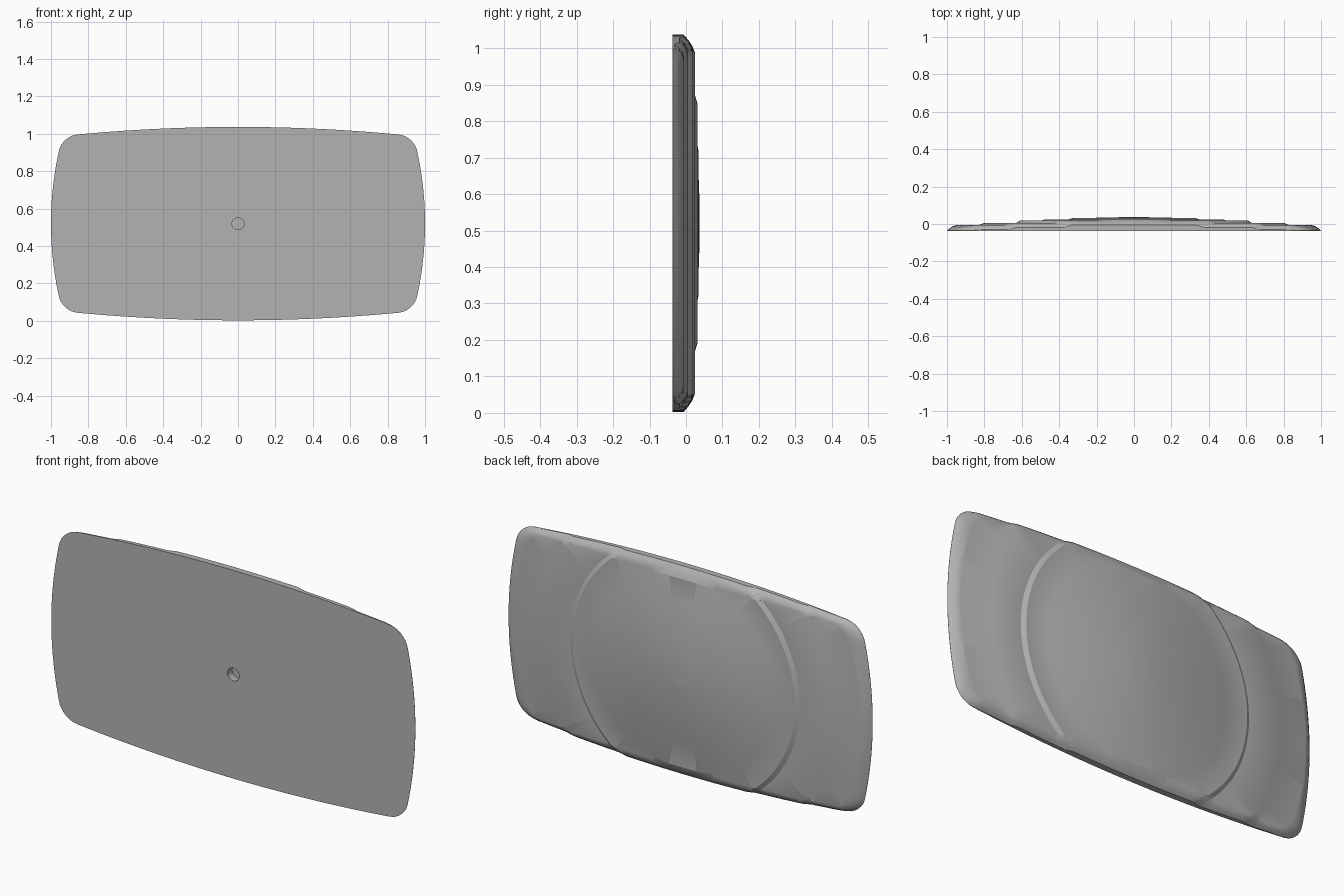
import bpy, bmesh, math

cube = bpy.data.objects.get("Cube")
if cube:
    bpy.data.objects.remove(cube)

MID_Z = 0.52
FRONT = -0.037
SEGMENTS = 360
# Terraces on the back: outer foot radius, top-edge radius, height reached
STEPS = [(0.99, 0.96, -0.006), (0.83, 0.80, 0.006), (0.63, 0.61, 0.018),
         (0.495, 0.475, 0.025), (0.35, 0.33, 0.031), (0.215, 0.2, 0.034),
         (0.126, 0.112, 0.036), (0.085, 0.07, 0.0375)]
OUTER_LEVEL = -0.012
# Rounded rim: distance in from the outline, drop below the terrace
RIM = [(0.05, 0.0), (0.03, 0.004), (0.014, 0.012), (0.0, 0.024)]


def outline(angle, corner=0.075):
    """Distance from the centre to the bowed, round-cornered outline."""
    c, s = abs(math.cos(angle)), abs(math.sin(angle))
    low, high = 0.0, 1.3
    for _ in range(30):
        r = (low + high) / 2
        x, z = r * c, r * s
        u = x - (1 - 0.28 * z * z) + corner
        v = z - (0.517 - 0.055 * x * x) + corner
        if math.hypot(max(u, 0), max(v, 0)) < corner:
            low = r
        else:
            high = r
    return low


def height(r):
    """Height of the terraced back at radius r."""
    level = OUTER_LEVEL
    for foot, top, new in STEPS:
        if r <= top:
            level = new
        elif r < foot:
            return level + (new - level) * (foot - r) / (foot - top)
    return level


def section(angle):
    """Radius and depth pairs from the back centre round to the front hole."""
    edge = outline(angle)
    limit = edge - RIM[0][0]
    radii = [0.04] + [r for foot, top, _ in reversed(STEPS) for r in (top, foot)]
    pts = [(min(r, limit), height(min(r, limit))) for r in radii]
    pts += [(edge - d, height(edge - d) - drop) for d, drop in RIM]
    return pts + [(edge, FRONT), (0.032, FRONT), (0.032, 0.0)]


# Plate: sections swept around the centre
bm = bmesh.new()
rings = []
for i in range(SEGMENTS):
    a = 2 * math.pi * i / SEGMENTS
    rings.append([bm.verts.new((r * math.cos(a), y, MID_Z + r * math.sin(a)))
                  for r, y in section(a)])
for i, ring in enumerate(rings):
    after = rings[(i + 1) % SEGMENTS]
    for j in range(len(ring) - 1):
        bm.faces.new((ring[j], ring[j + 1], after[j + 1], after[j]))
# Caps: centre of the back and floor of the front hole
bm.faces.new([ring[0] for ring in rings])
bm.faces.new([ring[-1] for ring in reversed(rings)])
bmesh.ops.remove_doubles(bm, verts=bm.verts, dist=0.00005)
bmesh.ops.recalc_face_normals(bm, faces=bm.faces)

mesh = bpy.data.meshes.new("terraced_plate")
bm.to_mesh(mesh)
bm.free()
plate = bpy.data.objects.new("terraced_plate", mesh)
bpy.context.collection.objects.link(plate)

# Plain grey finish
grey = bpy.data.materials.new("plain_grey")
grey.use_nodes = True
color = (0.45, 0.45, 0.45, 1)
grey.diffuse_color = color
grey.node_tree.nodes["Principled BSDF"].inputs["Base Color"].default_value = color
mesh.materials.append(grey)

bpy.ops.object.select_all(action="DESELECT")
plate.select_set(True)
bpy.context.view_layer.objects.active = plate
bpy.ops.object.shade_smooth_by_angle(angle=math.radians(22))
